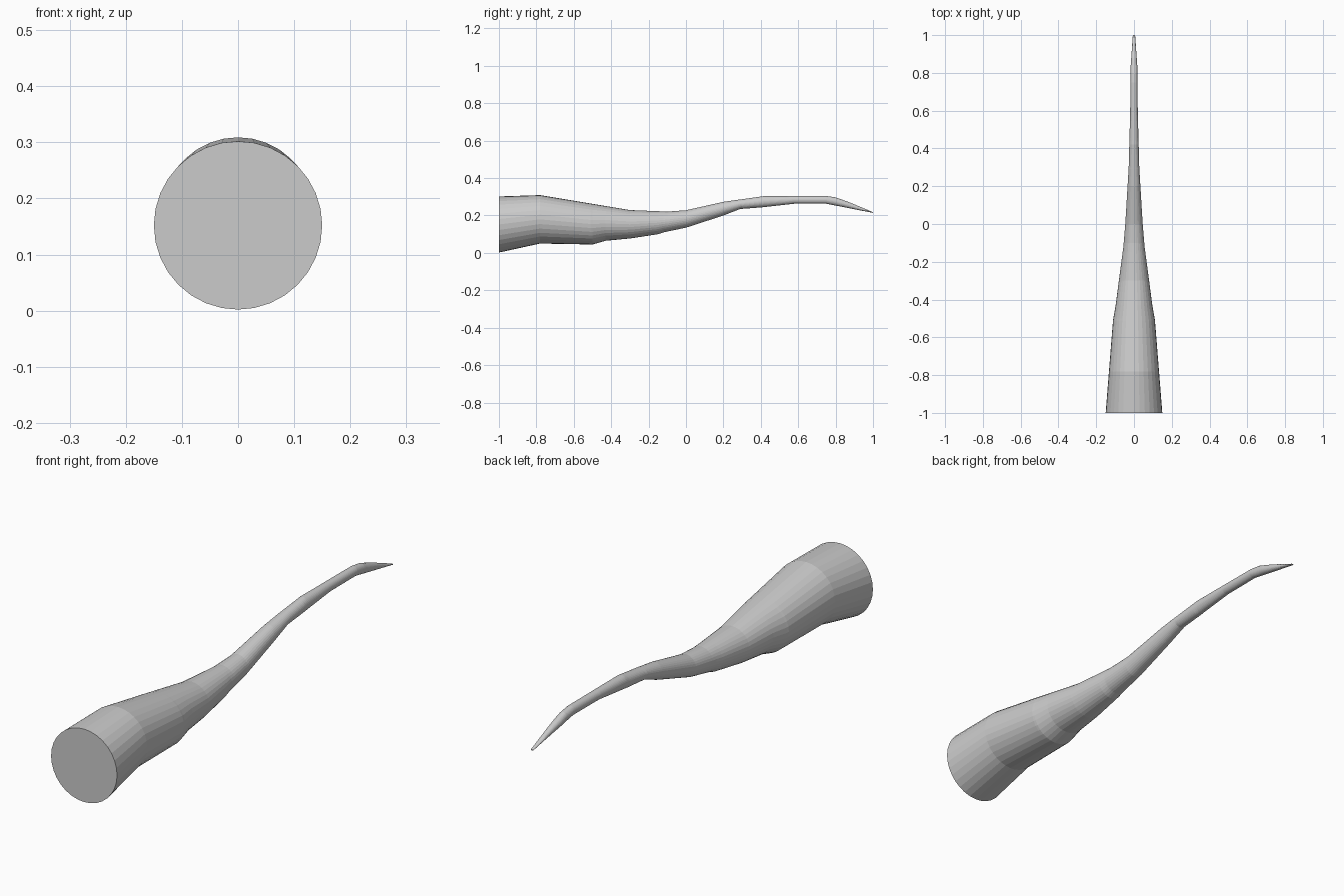
import bpy, bmesh, math

if "Cube" in bpy.data.objects:
    bpy.data.objects.remove(bpy.data.objects["Cube"])

SIDES = 32
# (position along y, height) outlines of the horn, and (y, half width)
TOP = [(-1, .302), (-.78, .309), (-.3, .229), (-.1, .221), (0, .228), (.2, .273),
       (.42, .304), (.75, .304), (.8, .297), (.88, .268), (1, .218)]
BOTTOM = [(-1, .002), (-.78, .05), (-.5, .045), (-.43, .065), (-.3, .077), (-.15, .1),
          (-.12, .11), (0, .135), (.2, .2), (.29, .235), (.4, .243), (.58, .263),
          (.75, .263), (1, .214)]
WIDTH = [(-1, .15), (-.51, .111), (-.43, .097), (-.3, .08), (-.12, .056), (0, .046),
         (.3, .028), (.6, .02), (.83, .018), (.93, .011), (1, .006)]


def sample(line, y):
    for (y0, v0), (y1, v1) in zip(line, line[1:]):
        if y <= y1:
            return v0 + (v1 - v0) * (y - y0) / (y1 - y0)
    return line[-1][1]


# Elliptical rings lofted along the curved horn
bm = bmesh.new()
rings = []
for y in sorted({p[0] for p in TOP + BOTTOM + WIDTH}):
    t, b, w = sample(TOP, y), sample(BOTTOM, y), sample(WIDTH, y)
    rings.append([bm.verts.new((w * math.cos(a), y, (t + b) / 2 + (t - b) / 2 * math.sin(a)))
                  for a in (2 * math.pi * i / SIDES for i in range(SIDES))])
for r0, r1 in zip(rings, rings[1:]):
    for i in range(SIDES):
        j = (i + 1) % SIDES
        bm.faces.new((r0[i], r0[j], r1[j], r1[i]))

# Flat base and tip caps
bm.faces.new(rings[0])
bm.faces.new(rings[-1])
bmesh.ops.recalc_face_normals(bm, faces=bm.faces)

mesh = bpy.data.meshes.new("curved_horn")
bm.to_mesh(mesh)
bm.free()
bpy.context.collection.objects.link(bpy.data.objects.new("curved_horn", mesh))
